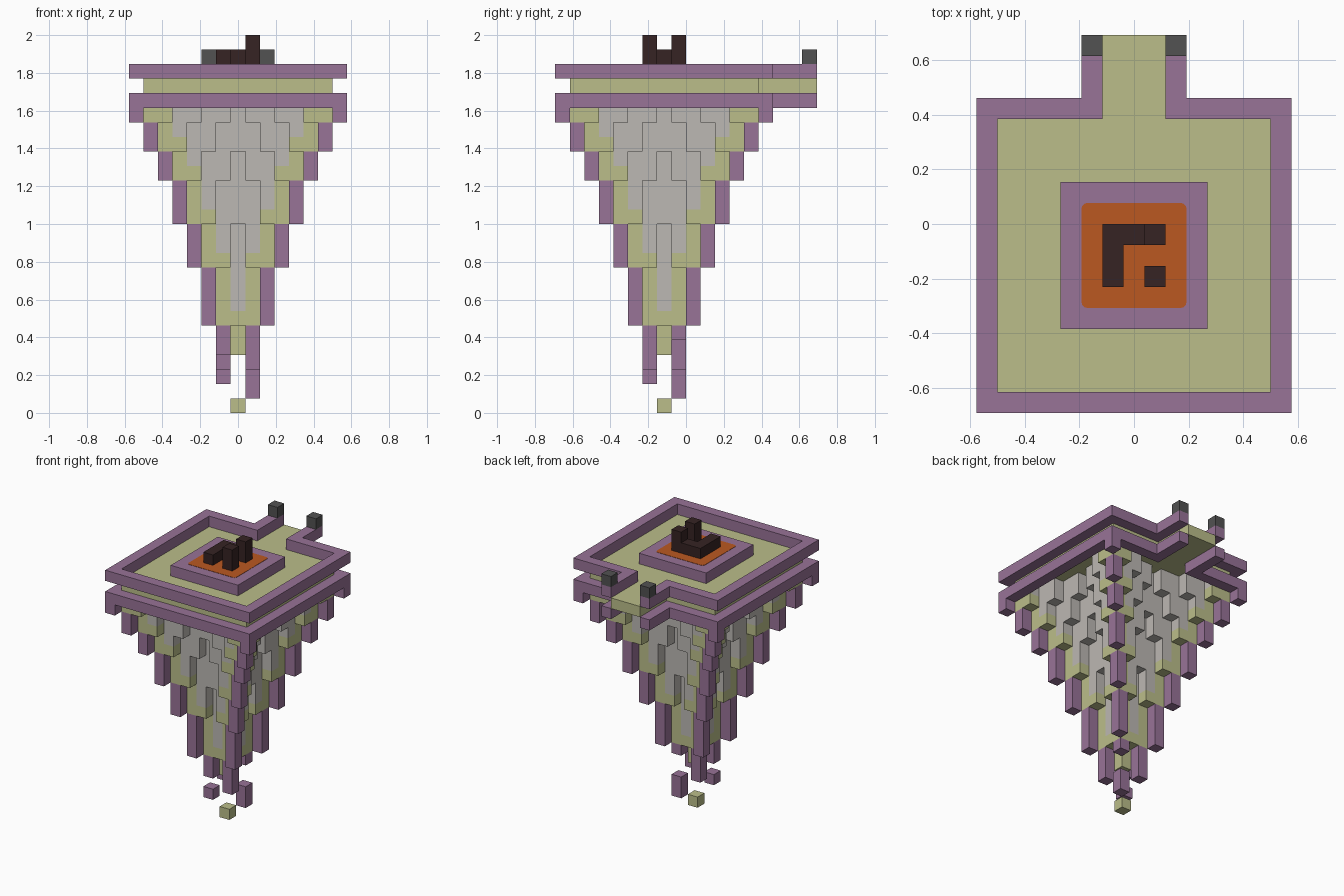
import bpy
import bmesh
from mathutils import Vector, Matrix

cube = bpy.data.objects.get("Cube")
if cube:
    bpy.data.objects.remove(cube, do_unlink=True)

U = 1 / 13                       # edge of one block
CENTRE_Y = -1.5 * U              # the square platform sits forward of the origin


def material(name, rgb):
    lin = [((c / 255 + 0.055) / 1.055) ** 2.4 for c in rgb] + [1.0]
    m = bpy.data.materials.new(name)
    m.use_nodes = True
    m.diffuse_color = lin
    m.node_tree.nodes["Principled BSDF"].inputs["Base Color"].default_value = lin
    return m


PURPLE = material("purple", (152, 115, 151))
GREEN = material("pale_green", (187, 190, 138))
STONE = material("light_stone", (188, 184, 179))
ORANGE = material("glowing_orange", (187, 88, 33))
CHARCOAL = material("charcoal", (82, 82, 82))
DARK = material("dark_brown", (54, 35, 35))

parts = {}                       # part name -> (material, set of block cells)


def fill(name, mat, xs, ys, zs):
    cells = parts.setdefault(name, (mat, set()))[1]
    cells.update((x, y, z) for x in xs for y in ys for z in zs)


def span(n):
    return range(-n, n + 1)


# Hanging underside: columns lengthen toward the middle and the diagonals
BOTTOM = [4, 5, 6, 10, 13, 16, 18, 20, 22]
for x in span(7):
    for y in span(7):
        d, m = max(abs(x), abs(y)), min(abs(x), abs(y))
        low = BOTTOM[min(2 * d - m, 8)]
        if d == 7:
            if m == 7:
                fill("corner_spikes", PURPLE, [x], [y], [20])
        elif d == 0:
            fill("green_columns", GREEN, [x], [y], range(low, 22))
        elif d == m:
            split = BOTTOM[d + 1]
            fill("corner_spikes", PURPLE, [x], [y], range(low, split))
            fill("green_columns", GREEN, [x], [y], range(split, 22))
        else:
            tip = 1 if m == d - 1 else 0
            fill("green_columns", GREEN, [x], [y], range(low, low + tip))
            fill("stone_columns", STONE, [x], [y], range(low + tip, 22))

# Uneven and broken-off spike ends
fill("corner_spikes", PURPLE, [1], [-1], [3, 4])
fill("corner_spikes", PURPLE, [-1], [1], [3, 4])
fill("corner_spikes", PURPLE, [-1], [-1], [4])
fill("floating_spike_ends", PURPLE, [1], [1], [1, 2])
fill("floating_spike_ends", PURPLE, [-1], [-1], [2])
fill("floating_tip", GREEN, [0], [0], [0])

# Platform floor with its walkway
fill("platform_floor", GREEN, span(6), span(6), [22])
fill("platform_floor", GREEN, span(1), range(7, 11), [22])

# Matching rims below and above the floor, open at the walkway
for name, z in (("lower_rim", 21), ("upper_rim", 23)):
    for s in (-7, 7):
        fill(name, PURPLE, [s], span(7), [z])
    fill(name, PURPLE, span(7), [-7], [z])
    for x in span(7):
        if abs(x) > 1:
            fill(name, PURPLE, [x], [7], [z])
    fill(name, PURPLE, [-2, 2], range(8, 11), [z])

# Gate posts, central plinth and dark pillars
fill("gate_posts", CHARCOAL, [-2, 2], [10], [24])
fill("plinth", PURPLE, span(3), span(3), [23])
fill("pillars", DARK, [-1], span(1), [24])
fill("pillars", DARK, span(1), [1], [24])
fill("pillars", DARK, [1], [-1, 1], [24, 25])

occupied = set().union(*(cells for _, cells in parts.values()))


def finish(name, bm, mat):
    mesh = bpy.data.meshes.new(name)
    bm.to_mesh(mesh)
    bm.free()
    mesh.materials.append(mat)
    bpy.context.collection.objects.link(bpy.data.objects.new(name, mesh))


def build(name, mat, cells):
    """Make the exposed faces of a group of blocks."""
    bm = bmesh.new()
    for cell in sorted(cells):
        mid = Vector(cell) + Vector((0, 0, 0.5))
        for axis in range(3):
            for s in (-1, 1):
                n = Vector((0, 0, 0))
                n[axis] = s
                if tuple(int(c + o) for c, o in zip(cell, n)) in occupied:
                    continue
                a = Vector((0, 0, 0))
                a[(axis + 1) % 3] = 0.5
                b = n.cross(a)
                ring = [mid + n / 2 + v for v in (a + b, b - a, -a - b, a - b)]
                bm.faces.new([bm.verts.new(v * U + Vector((0, CENTRE_Y, 0)))
                              for v in ring])
    bmesh.ops.remove_doubles(bm, verts=bm.verts, dist=U / 100)
    finish(name, bm, mat)


for part, (mat, cells) in parts.items():
    build(part, mat, cells)

# Glowing pool: thin plate with softened corners on the plinth
bm = bmesh.new()
place = Matrix.Translation((0, CENTRE_Y, 24 * U)) @ Matrix.Diagonal((5 * U, 5 * U, 0.004, 1))
bmesh.ops.create_cube(bm, size=1, matrix=place)
upright = [e for e in bm.edges if abs(e.verts[0].co.z - e.verts[1].co.z) > 0.001]
bmesh.ops.bevel(bm, geom=upright, offset=0.02, segments=3, profile=0.5, affect='EDGES')
finish("glowing_pool", bm, ORANGE)
